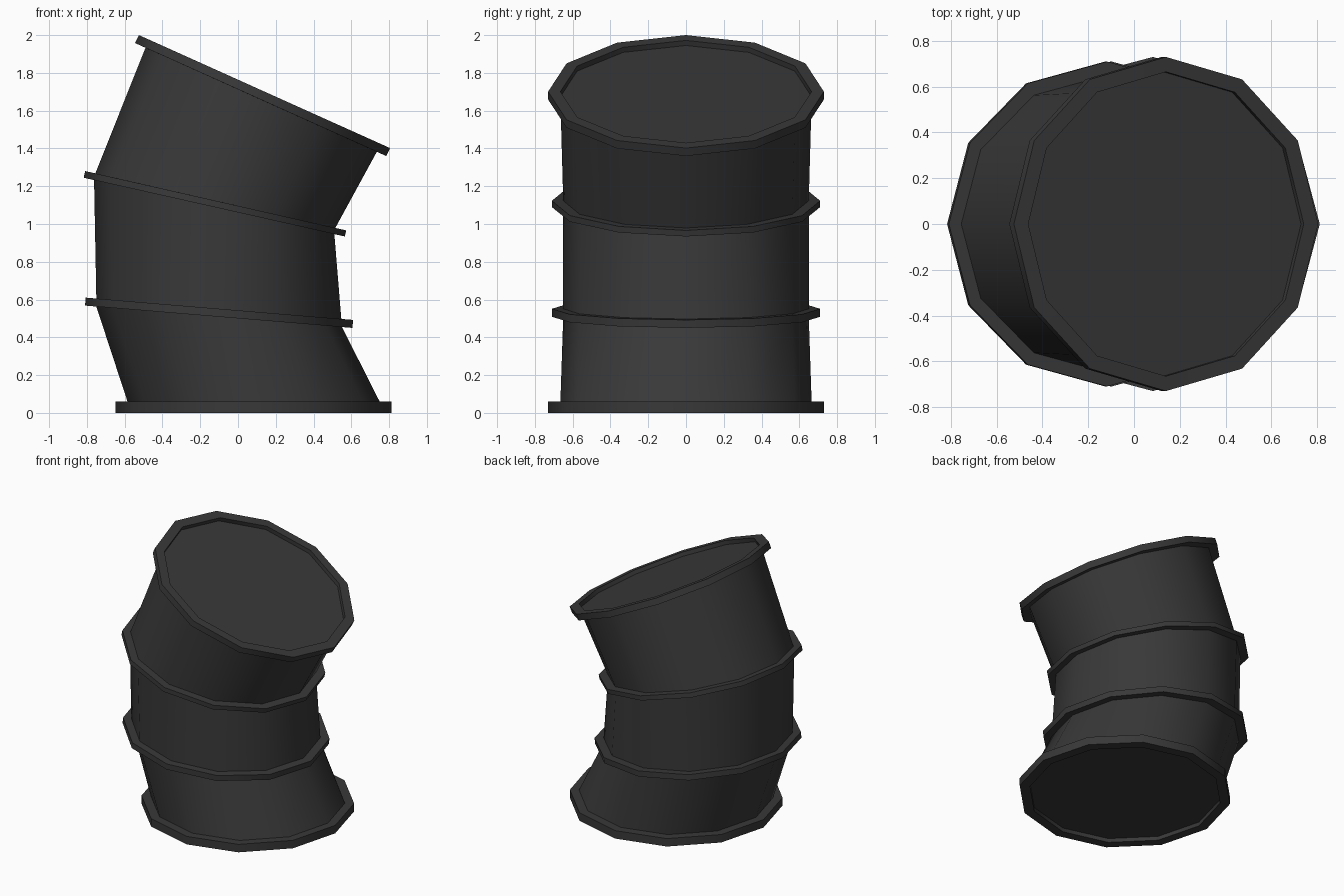
import bpy, bmesh, math

if "Cube" in bpy.data.objects:
    bpy.data.objects.remove(bpy.data.objects["Cube"])

SIDES = 12
metal = bpy.data.materials.new("dark_metal")
metal.diffuse_color = (0.04, 0.04, 0.04, 1)
metal.use_nodes = True
metal.node_tree.nodes["Principled BSDF"].inputs["Base Color"].default_value = metal.diffuse_color


def loft(name, rings, cap_start=False, cap_end=False):
    """Loft tilted 12-gons; each ring = left x, left z, right x, right z, half depth."""
    bm = bmesh.new()
    loops = []
    for xl, zl, xr, zr, ry in rings:
        loop = []
        for i in range(SIDES):
            a = 2 * math.pi * i / SIDES
            t = (1 + math.cos(a)) / 2
            loop.append(bm.verts.new((xl + (xr - xl) * t, ry * math.sin(a), zl + (zr - zl) * t)))
        loops.append(loop)
    for lo, hi in zip(loops, loops[1:]):
        for i in range(SIDES):
            j = (i + 1) % SIDES
            bm.faces.new((lo[i], lo[j], hi[j], hi[i]))
    if cap_start:
        bm.faces.new(loops[0][::-1])
    if cap_end:
        bm.faces.new(loops[-1])
    mesh = bpy.data.meshes.new(name)
    bm.to_mesh(mesh)
    bm.free()
    mesh.materials.append(metal)
    ob = bpy.data.objects.new(name, mesh)
    bpy.context.collection.objects.link(ob)
    bpy.ops.object.select_all(action='DESELECT')
    ob.select_set(True)
    bpy.context.view_layer.objects.active = ob
    bpy.ops.object.shade_smooth_by_angle(angle=math.radians(38))
    return ob


# Where the bent wall meets the rims and bands
wall_base = (-0.585, 0.06, 0.75, 0.06, 0.665)
b1_low = (-0.75, 0.563, 0.55, 0.455, 0.65)
b1_high = (-0.75, 0.605, 0.547, 0.497, 0.65)
b2_low = (-0.762, 1.233, 0.51, 0.947, 0.65)
b2_high = (-0.755, 1.268, 0.515, 0.979, 0.65)
wall_top = (-0.49, 1.933, 0.735, 1.382, 0.665)

# Bent wall sections
loft("lower_wall", [wall_base, b1_low])
loft("middle_wall", [b1_high, b2_low])
loft("upper_wall", [b2_high, wall_top])

# Raised bands
loft("lower_band", [b1_low, (-0.81, 0.568, 0.605, 0.45, 0.71),
                    (-0.806, 0.61, 0.61, 0.492, 0.71), b1_high])
loft("upper_band", [b2_low, (-0.817, 1.245, 0.565, 0.934, 0.71),
                    (-0.809, 1.28, 0.573, 0.966, 0.71), b2_high])

# Bottom rim with recessed floor
loft("bottom_rim", [(-0.58, 0.03, 0.74, 0.03, 0.66), (-0.58, 0, 0.74, 0, 0.66),
                    (-0.648, 0, 0.812, 0, 0.73), (-0.648, 0.06, 0.812, 0.06, 0.73),
                    wall_base], cap_start=True)

# Top rim with recessed lid
loft("top_rim", [wall_top, (-0.545, 1.958, 0.785, 1.36, 0.73),
                 (-0.525, 2.0, 0.805, 1.402, 0.73), (-0.462, 1.972, 0.742, 1.43, 0.665),
                 (-0.474, 1.945, 0.73, 1.403, 0.665)], cap_end=True)
